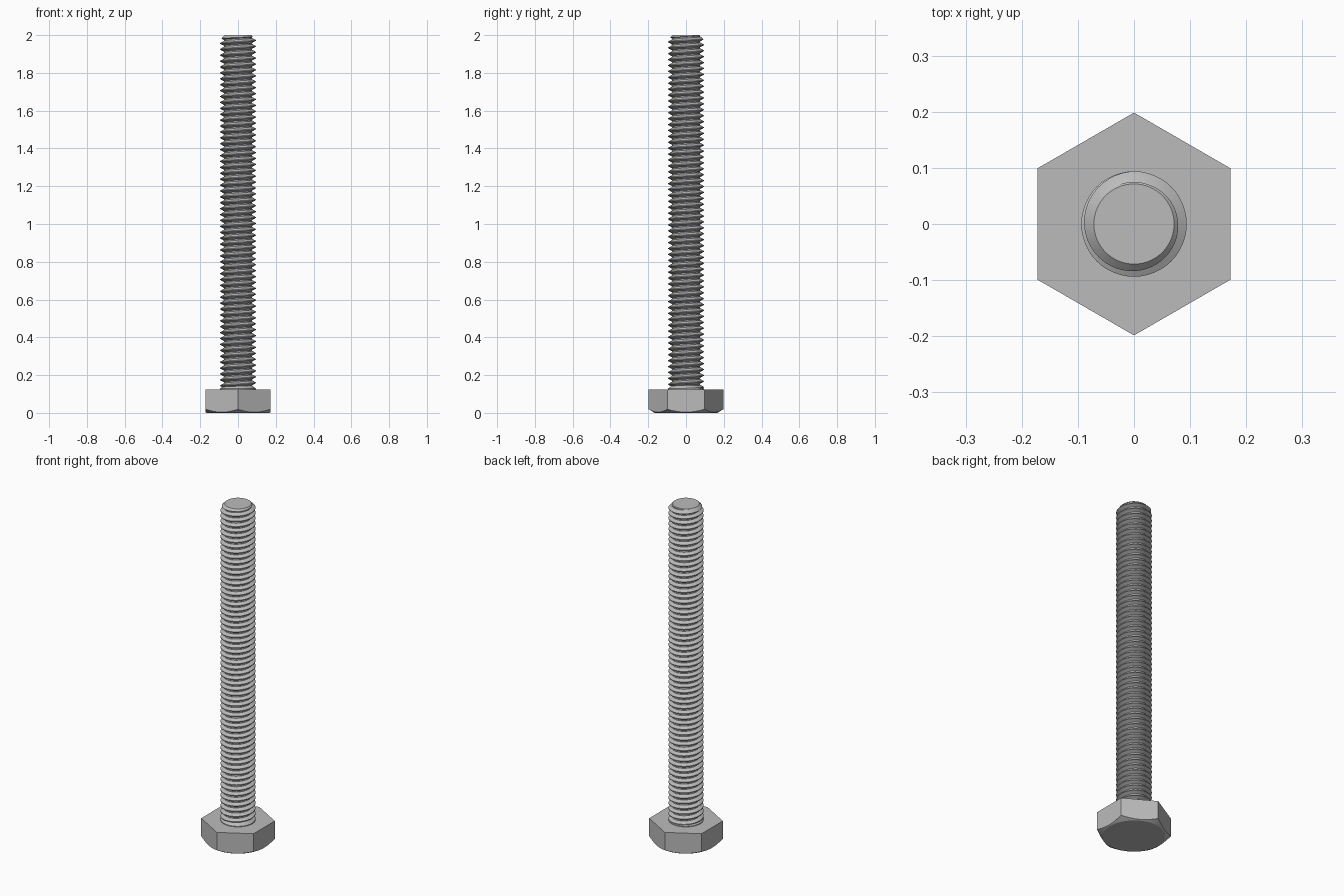
import bpy, bmesh
from math import pi, cos, sin, radians

cube = bpy.data.objects.get("Cube")
if cube:
    bpy.data.objects.remove(cube, do_unlink=True)

HEAD_H, HEAD_R = 0.125, 0.1985
MAJOR, MINOR, TIP = 0.094, 0.075, 0.0714
PITCH, SEG = 0.03125, 48
TOP = 2.0

steel = bpy.data.materials.new("steel_grey")
steel.use_nodes = True
GREY = (0.5, 0.5, 0.5, 1)
steel.diffuse_color = GREY
steel.node_tree.nodes["Principled BSDF"].inputs["Base Color"].default_value = GREY


def finish(bm, name):
    bmesh.ops.recalc_face_normals(bm, faces=bm.faces[:])
    mesh = bpy.data.meshes.new(name)
    bm.to_mesh(mesh)
    bm.free()
    mesh.materials.append(steel)
    obj = bpy.data.objects.new(name, mesh)
    bpy.context.collection.objects.link(obj)
    return obj


def lathe(name, profile, sides, turn=0.0):
    """Closed solid from a list of (radius, height) rings."""
    bm = bmesh.new()
    rings = [[bm.verts.new((r * cos(turn + 2 * pi * i / sides), r * sin(turn + 2 * pi * i / sides), z))
              for i in range(sides)] for r, z in profile]
    for a, b in zip(rings, rings[1:]):
        for i in range(sides):
            j = (i + 1) % sides
            bm.faces.new((a[i], a[j], b[j], b[i]))
    bm.faces.new(rings[0])
    bm.faces.new(rings[-1])
    return finish(bm, name)


def shade(obj, angle=30):
    bpy.ops.object.select_all(action='DESELECT')
    obj.select_set(True)
    bpy.context.view_layer.objects.active = obj
    bpy.ops.object.shade_smooth_by_angle(angle=radians(angle))


def trim(obj, envelope):
    """Keep only the part of obj inside the envelope."""
    mod = obj.modifiers.new("trim", 'BOOLEAN')
    mod.operation, mod.solver, mod.object = 'INTERSECT', 'EXACT', envelope
    bpy.context.view_layer.objects.active = obj
    bpy.ops.object.modifier_apply(modifier=mod.name)
    bpy.data.objects.remove(envelope, do_unlink=True)


def helical_rod(name, z_start, turns):
    """Right-handed thread: one V profile per pitch, swept up a helix."""
    # (share of the pitch, radius): root flat, flank, crest flat, flank
    tooth = [(0, MINOR), (0.2, MINOR), (0.53, MAJOR), (0.67, MAJOR)]
    bm = bmesh.new()
    cols = []
    for s in range(SEG * (turns + 1) + 1):
        a = 2 * pi * s / SEG
        z = z_start + PITCH * s / SEG
        cols.append([bm.verts.new((r * cos(a), r * sin(a), z + f * PITCH)) for f, r in tooth])
    for s in range(SEG * turns):
        here = cols[s] + [cols[s + SEG][0]]
        ahead = cols[s + 1] + [cols[s + 1 + SEG][0]]
        for p in range(4):
            bm.faces.new((here[p], ahead[p], ahead[p + 1], here[p + 1]))
    bmesh.ops.delete(bm, geom=[v for v in bm.verts if not v.link_faces], context='VERTS')
    # close both ends with fans
    rim = [e for e in bm.edges if e.is_boundary]
    middle = z_start + PITCH * turns / 2
    for low in (True, False):
        edges = [e for e in rim if (e.verts[0].co.z < middle) == low]
        z = sum(e.verts[0].co.z for e in edges) / len(edges)
        hub = bm.verts.new((0, 0, z))
        for e in edges:
            bm.faces.new((e.verts[0], e.verts[1], hub))
    return finish(bm, name)


# hexagonal head with a conical chamfer under its corners
head = lathe("hex_head", [(HEAD_R, 0), (HEAD_R, HEAD_H)], 6, pi / 2)
trim(head, lathe("head_envelope", [(0.165, 0), (0.225, 0.035), (0.225, 0.2)], 96))
shade(head, 20)

# threaded shank, cut flat and chamfered at the tip
shank = helical_rod("threaded_shank", HEAD_H - 2.5 * PITCH, 64)
trim(shank, lathe("shank_envelope", [(0.12, HEAD_H - 0.01), (0.12, TOP - 0.0486), (TIP, TOP)], 96))
shade(shank)

# small tapered collar where the thread runs into the head
collar = lathe("thread_runout", [(MAJOR, HEAD_H - 0.005), (MAJOR, HEAD_H + 0.004), (MINOR, HEAD_H + 0.02)], SEG)
shade(collar)
